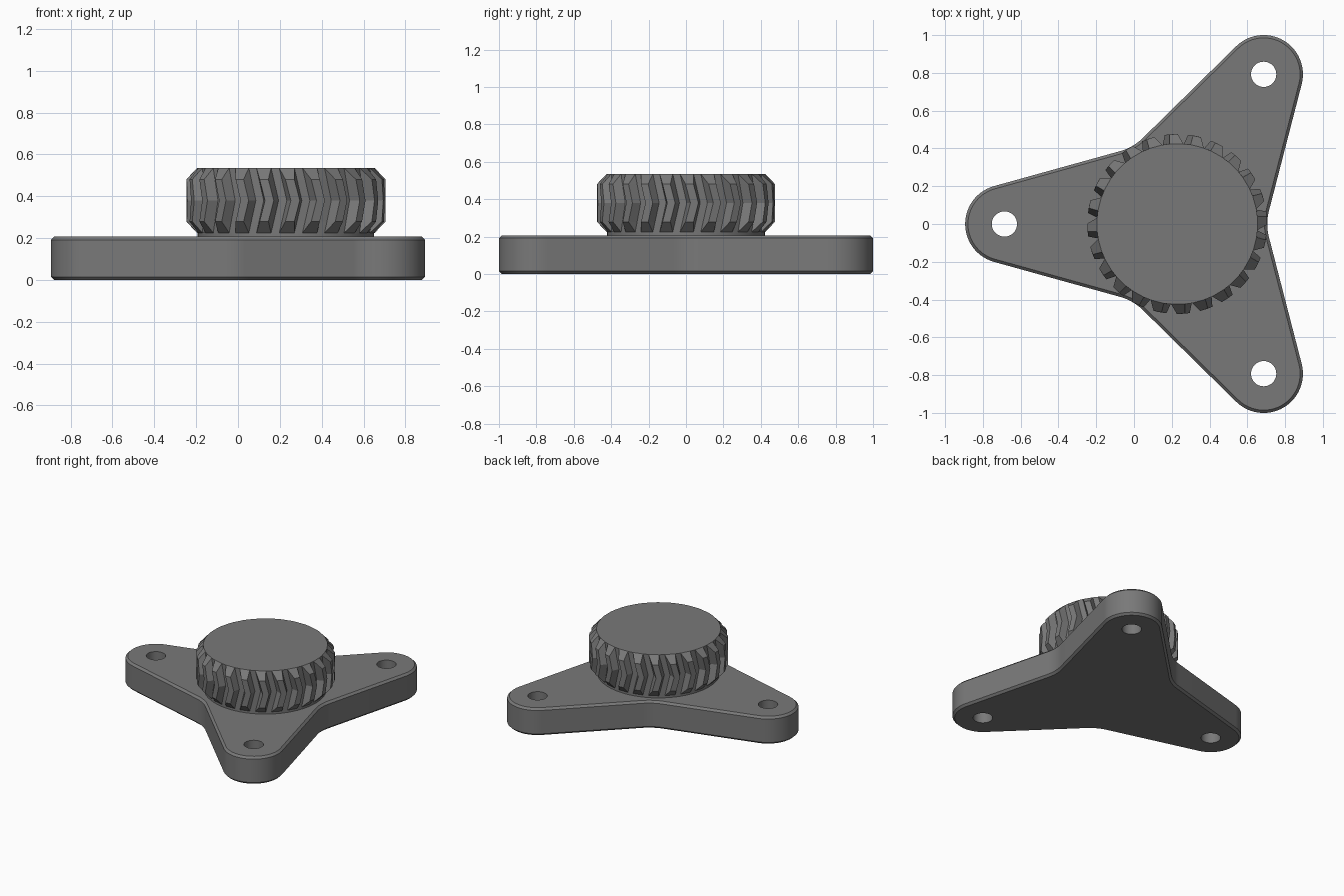
import bpy, bmesh
from math import sin, cos, tan, pi, radians

cube = bpy.data.objects.get("Cube")
if cube:
    bpy.data.objects.remove(cube, do_unlink=True)

CX = 0.229            # hub axis along x
ARM, TIP = 0.915, 0.208    # hub-to-hole distance, arm end radius
TAPER = radians(15.5)      # arm side slope
FILLET = 0.28              # inner corner radius
PLATE_TOP, CHAMFER = 0.207, 0.015
HOLE = 0.067
TEETH, ROOT, OUTER = 24, 0.426, 0.476
GEAR_BOTTOM, GEAR_TOP = 0.225, 0.535

grey = bpy.data.materials.new("dark_grey")
grey.use_nodes = True
colour = (0.19, 0.19, 0.19, 1)
grey.diffuse_color = colour
grey.node_tree.nodes["Principled BSDF"].inputs["Base Color"].default_value = colour


def finish(bm, name, smooth):
    bmesh.ops.remove_doubles(bm, verts=bm.verts, dist=1e-5)
    bmesh.ops.recalc_face_normals(bm, faces=bm.faces)
    mesh = bpy.data.meshes.new(name)
    bm.to_mesh(mesh)
    bm.free()
    mesh.materials.append(grey)
    obj = bpy.data.objects.new(name, mesh)
    bpy.context.collection.objects.link(obj)
    if smooth:
        bpy.ops.object.select_all(action="DESELECT")
        obj.select_set(True)
        bpy.context.view_layer.objects.active = obj
        bpy.ops.object.shade_smooth_by_angle(angle=radians(30))
    return obj


def arc(x, y, r, start, end, n):
    steps = [start + (end - start) * i / n for i in range(n + 1)]
    return [(x + r * cos(a), y + r * sin(a)) for a in steps]


def loft(bm, rings):
    """Join (points, z) rings with quads; return the vertex rings."""
    loops = [[bm.verts.new((x, y, z)) for x, y in pts] for pts, z in rings]
    for low, high in zip(loops, loops[1:]):
        for i in range(len(low)):
            j = (i + 1) % len(low)
            bm.faces.new((low[i], low[j], high[j], high[i]))
    return loops


def ring_edges(bm, loop):
    return [bm.edges.get((loop[i - 1], loop[i])) for i in range(len(loop))]


def plate_outline(inset):
    """Three rounded arms joined by concave fillets."""
    width = TIP / cos(TAPER) + ARM * tan(TAPER)
    corner = 2 * width / (3 ** 0.5 + tan(TAPER))
    centre = corner + FILLET / sin(pi / 3 + TAPER)
    sweep, bend = pi / 2 - TAPER, pi / 6 - TAPER
    pts = []
    for k in range(3):
        a = pi / 3 + k * 2 * pi / 3
        pts += arc(CX + ARM * cos(a), ARM * sin(a), TIP - inset, a - sweep, a + sweep, 24)
        b = a + pi / 3
        pts += arc(CX + centre * cos(b), centre * sin(b), FILLET + inset,
                   b + pi + bend, b + pi - bend, 8)
    return pts


# Three-armed base plate with chamfered rim and through holes
bm = bmesh.new()
loops = loft(bm, [(plate_outline(CHAMFER), 0), (plate_outline(0), CHAMFER),
                  (plate_outline(0), PLATE_TOP - CHAMFER),
                  (plate_outline(CHAMFER), PLATE_TOP)])
bottom, top = ring_edges(bm, loops[0]), ring_edges(bm, loops[-1])
for k in range(3):
    a = pi / 3 + k * 2 * pi / 3
    circle = arc(CX + ARM * cos(a), ARM * sin(a), HOLE, 0, 2 * pi, 32)[:-1]
    hole = loft(bm, [(circle, 0), (circle, PLATE_TOP)])
    bottom += ring_edges(bm, hole[0])
    top += ring_edges(bm, hole[1])
for edges in (bottom, top):
    bmesh.ops.triangle_fill(bm, use_beauty=True, edges=edges)
finish(bm, "base_plate", True)

# Short neck under the gear
bm = bmesh.new()
circle = arc(CX, 0, ROOT - 0.004, 0, 2 * pi, 64)[:-1]
neck = loft(bm, [(circle, PLATE_TOP - 0.004), (circle, GEAR_BOTTOM + 0.005)])
for loop in neck:
    bm.faces.new(loop)
finish(bm, "gear_neck", True)


# Herringbone gear, with tooth ends cut back to the root circle
def gear_ring(full, twist):
    root_half, tip_half = 0.085, 0.045
    tip_r = OUTER if full else ROOT
    tip_a = tip_half if full else root_half
    pts = []
    for k in range(TEETH):
        a = 2 * pi * k / TEETH + twist
        for r, offset in ((ROOT, -root_half), (tip_r, -tip_a),
                          (tip_r, tip_a), (ROOT, root_half)):
            pts.append((CX + r * cos(a + offset), r * sin(a + offset)))
    return pts


middle = (GEAR_BOTTOM + GEAR_TOP) / 2
half = GEAR_TOP - middle
rings = []
for t in (-1, -0.65, 0, 0.65, 1):
    rings.append((gear_ring(abs(t) < 1, 0.01 + 0.085 * (1 - abs(t))), middle + t * half))
bm = bmesh.new()
gear = loft(bm, rings)
for loop in (gear[0], gear[-1]):
    bm.faces.new(loop)
finish(bm, "herringbone_gear", False)
